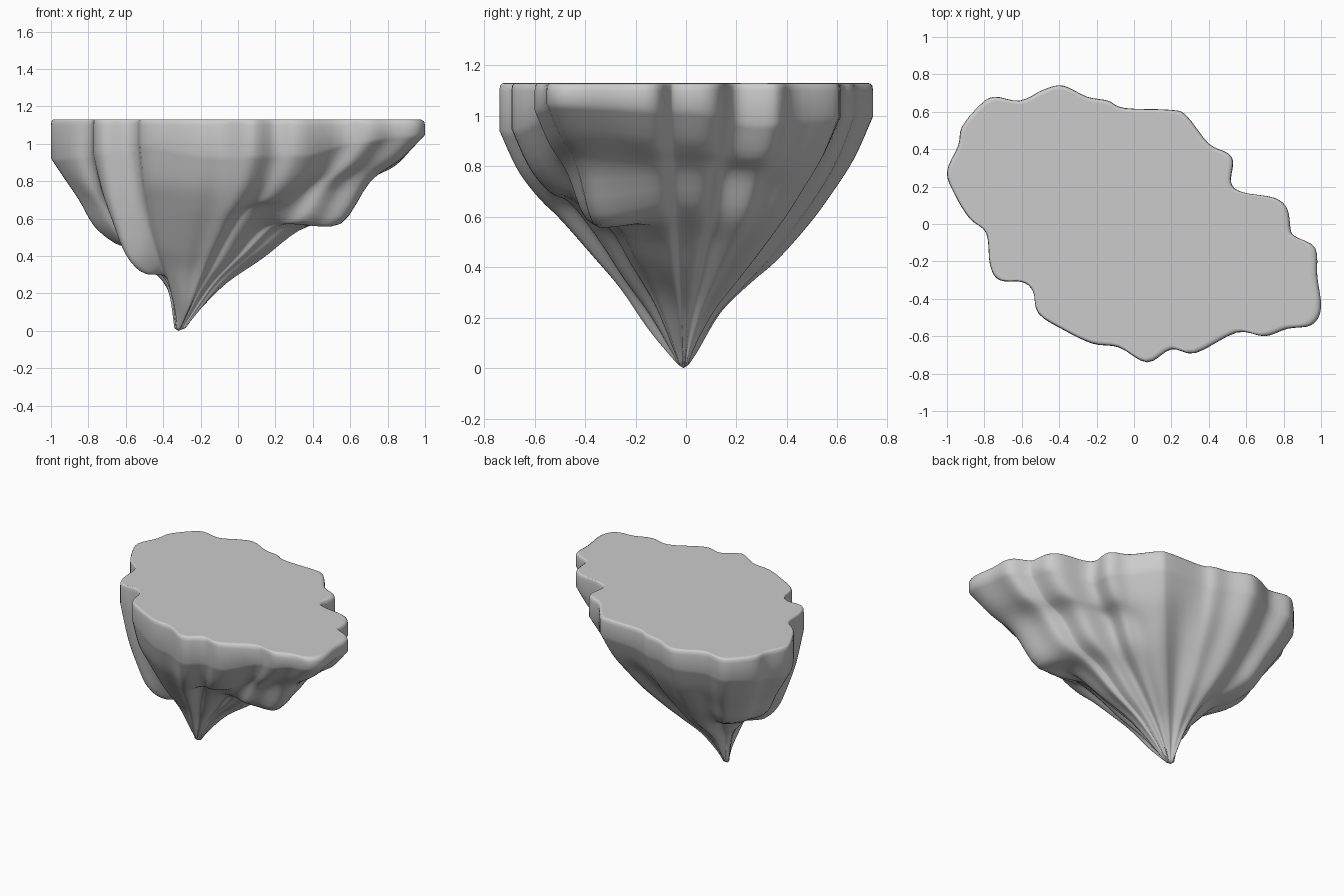
import bpy
import bmesh
import math
from mathutils import Vector

cube = bpy.data.objects.get("Cube")
if cube:
    bpy.data.objects.remove(cube, do_unlink=True)

TIP = Vector((-0.32, -0.01))
TOP = 1.13

# Rim of the island, anticlockwise from the left (+x) side
RIM = [
    (.84, -.04), (.82, .08), (.75, .14), (.58, .17), (.52, .22), (.53, .33), (.5, .38),
    (.4, .43), (.28, .58), (.2, .61), (-.05, .62), (-.14, .66), (-.25, .68), (-.38, .74),
    (-.48, .72), (-.61, .66), (-.75, .68), (-.83, .63), (-.92, .52), (-.94, .42), (-1, .28),
    (-.96, .16), (-.88, .03), (-.79, -.05), (-.77, -.22), (-.72, -.3), (-.6, -.31),
    (-.54, -.36), (-.51, -.48), (-.37, -.57), (-.22, -.64), (-.08, -.66), (.07, -.74),
    (.2, -.67), (.33, -.69), (.55, -.58), (.7, -.6), (.82, -.56), (.95, -.54), (1, -.45),
    (.98, -.28), (.97, -.13), (.87, -.07),
]

# Underside heights by compass angle about the tip, sampled at these reach fractions
REACH = [1, .9, .78, .66, .5, .35, .2, .08]
CLIFFS = {
    0: (1.03, .88, .8, .63, .53, .38, .25, .1),
    20: (.97, .84, .77, .61, .49, .37, .24, .1),
    40: (1, .83, .69, .57, .44, .33, .22, .09),
    56: (1, .86, .75, .64, .5, .37, .24, .1),
    72: (.99, .82, .68, .57, .43, .32, .21, .08),
    90: (1, .83, .69, .57, .43, .33, .22, .07),
    125: (.98, .83, .69, .55, .47, .42, .31, .19),
    160: (.92, .82, .7, .56, .47, .43, .32, .22),
    190: (.95, .77, .66, .56, .46, .38, .31, .2),
    220: (.98, .72, .52, .38, .31, .3, .29, .2),
    250: (1, .81, .69, .58, .44, .33, .21, .1),
    290: (.94, .78, .66, .56, .43, .31, .15, .05),
    315: (.95, .8, .7, .66, .52, .36, .22, .08),
    338: (1.05, .92, .8, .57, .57, .43, .28, .1),
}


def spline(a, b, c, d, t):
    """Smooth blend between b and c."""
    return b + (c - a) * (t / 2) + (a * 2 - b * 5 + c * 4 - d) * (t * t / 2) \
        + (b * 3 - a - c * 3 + d) * (t ** 3 / 2)


def smooth_loop(points, steps):
    pts = [Vector(p) for p in points]
    n = len(pts)
    return [spline(pts[i - 1], pts[i], pts[(i + 1) % n], pts[(i + 2) % n], k / steps)
            for i in range(n) for k in range(steps)]


def smooth_path(points, steps):
    pts = [Vector(p) for p in points]
    pts = [pts[0]] + pts + [pts[-1]]
    path = [spline(*pts[i:i + 4], k / steps)
            for i in range(len(pts) - 3) for k in range(steps)]
    return path + [pts[-1]]


def cliff_heights(angle):
    """Blend the two nearest cliff profiles."""
    keys = list(CLIFFS)
    for i, low in enumerate(keys):
        high = keys[i + 1] if i + 1 < len(keys) else 360
        if low <= angle < high:
            t = (angle - low) / (high - low)
            t = t * t * (3 - 2 * t)
            return [a + (b - a) * t for a, b in zip(CLIFFS[low], CLIFFS[high % 360])]
    return CLIFFS[0]


def build_column(point):
    """Vertices running from the rim down to just above the tip."""
    offset = point - TIP
    angle = math.degrees(math.atan2(offset.y, offset.x)) % 360
    edge = [(.97, TOP), (.985, TOP - .001), (.996, TOP - .01), (1, TOP - .03)]
    under = smooth_path(list(zip(REACH, cliff_heights(angle))) + [(.03, .015)], 4)
    column = []
    for reach, z in edge + [tuple(p) for p in under]:
        xy = TIP + offset * reach
        column.append(bm.verts.new((xy.x, xy.y, z)))
    return column


# Island body: flat top, fluted cliffs and a hanging point
bm = bmesh.new()
columns = [build_column(p) for p in smooth_loop(RIM, 4)]
tip = bm.verts.new((TIP.x, TIP.y, 0))
for a, b in zip(columns, columns[1:] + columns[:1]):
    for k in range(len(a) - 1):
        bm.faces.new((a[k], a[k + 1], b[k + 1], b[k]))
    bm.faces.new((a[-1], tip, b[-1]))
bm.faces.new([c[0] for c in columns])
bmesh.ops.recalc_face_normals(bm, faces=bm.faces)

mesh = bpy.data.meshes.new("floating_island")
bm.to_mesh(mesh)
bm.free()
island = bpy.data.objects.new("floating_island", mesh)
bpy.context.collection.objects.link(island)

# Plain grey stone
stone = bpy.data.materials.new("grey_stone")
stone.use_nodes = True
colour = (.6, .6, .6, 1)
stone.diffuse_color = colour
stone.node_tree.nodes["Principled BSDF"].inputs["Base Color"].default_value = colour
mesh.materials.append(stone)

# Smooth cliffs, flat top
bpy.context.view_layer.objects.active = island
island.select_set(True)
bpy.ops.object.shade_smooth_by_angle(angle=math.radians(60))
mesh.polygons[-1].use_smooth = False
